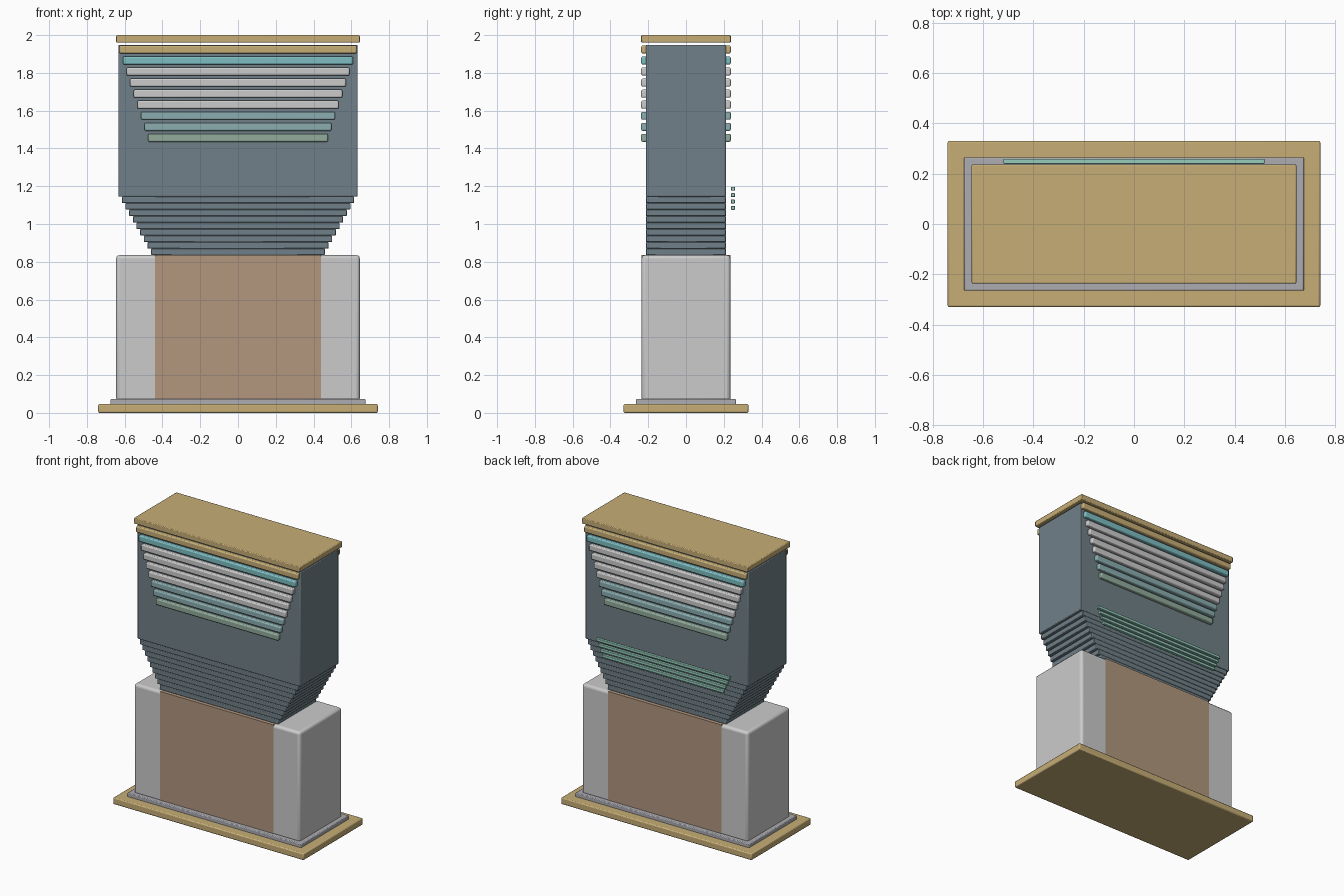
import bpy

if "Cube" in bpy.data.objects:
    bpy.data.objects.remove(bpy.data.objects["Cube"])


def material(name, r, g, b):
    lin = [((c / 255 + 0.055) / 1.055) ** 2.4 for c in (r, g, b)]
    m = bpy.data.materials.new(name)
    m.diffuse_color = (*lin, 1)
    m.use_nodes = True
    m.node_tree.nodes["Principled BSDF"].inputs["Base Color"].default_value = m.diffuse_color
    return m


GOLD = material("gold", 198, 174, 118)
SLATE = material("slate", 112, 128, 136)
PALE = material("pale", 207, 207, 210)
GREY = material("grey", 172, 172, 178)
BROWN = material("brown", 178, 151, 127)
CYAN = material("cyan", 126, 190, 194)
TEAL = material("teal", 140, 174, 176)
SAGE = material("sage", 146, 172, 156)
MINT = material("mint", 150, 205, 188)


def box(name, hx, y0, y1, z0, z1, mat, bevel=0.005, segments=2):
    """Bevelled box centred on x = 0 with half width hx."""
    bpy.ops.mesh.primitive_cube_add(size=1, location=(0, (y0 + y1) / 2, (z0 + z1) / 2))
    o = bpy.context.object
    o.name = name
    o.scale = (2 * hx, y1 - y0, z1 - z0)
    bpy.ops.object.transform_apply(location=False, rotation=False, scale=True)
    o.data.materials.append(mat)
    if bevel:
        b = o.modifiers.new("bevel", "BEVEL")
        b.width = bevel
        b.segments = segments
        bpy.ops.object.shade_smooth_by_angle()
    return o


# Base and lower cabinet
box("base_plate", 0.74, -0.33, 0.33, 0.0, 0.047, GOLD, 0.007)
box("plinth", 0.675, -0.265, 0.265, 0.04, 0.073, GREY)
box("lower_cabinet", 0.645, -0.235, 0.235, 0.06, 0.835, PALE, 0.018, 3)
box("lower_panel", 0.44, -0.236, 0.236, 0.073, 0.836, BROWN, 0)

# Stepped neck widening up to the body
STEPS = 9
NECK_Z, BODY_Z = 0.835, 1.145
dz = (BODY_Z - NECK_Z) / STEPS
for i in range(STEPS):
    box(f"neck_step_{i + 1}", 0.46 + 0.0193 * i, -0.212, 0.212,
        NECK_Z + i * dz, NECK_Z + (i + 1) * dz, SLATE, 0.004)

# Upper body and top slab
box("upper_body", 0.633, -0.212, 0.212, BODY_Z, 1.948, SLATE)
box("top_slab", 0.645, -0.237, 0.237, 1.96, 2.0, GOLD)

# Tapering rows of slats on front and back
for i, mat in enumerate([GOLD, CYAN, PALE, PALE, PALE, PALE, TEAL, TEAL, SAGE]):
    z = 1.924 - 0.0585 * i
    for side, y0, y1 in (("front", -0.237, -0.205), ("back", 0.205, 0.237)):
        box(f"{side}_slat_{i + 1}", 0.628 - 0.019 * i, y0, y1, z - 0.021, z + 0.021, mat, 0.007)

# Thin vent bars standing off the back
for i in range(4):
    z = 1.187 - 0.034 * i
    box(f"back_vent_bar_{i + 1}", 0.518 - 0.015 * i, 0.238, 0.259, z - 0.01, z + 0.01, MINT, 0.003)
